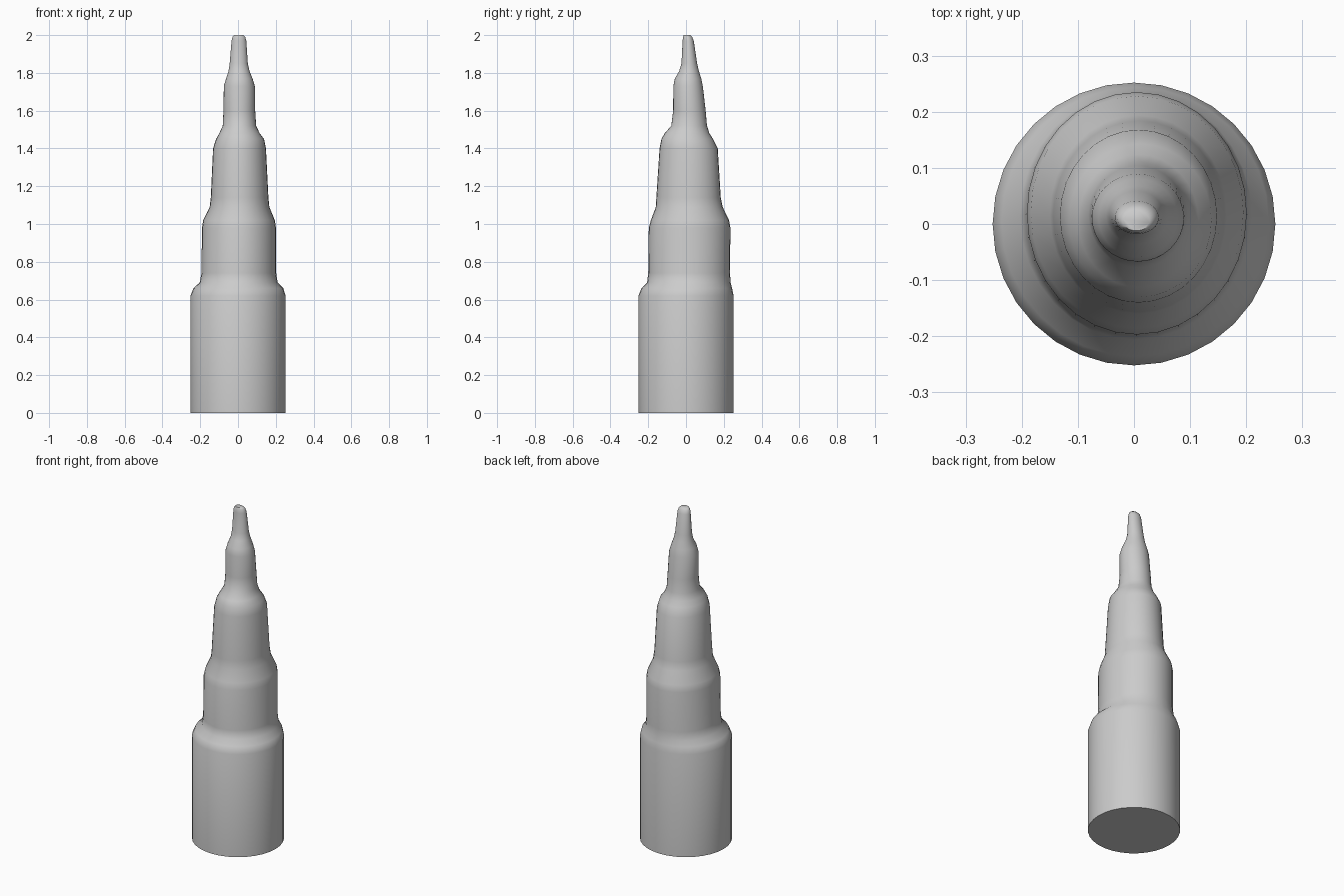
import bpy, bmesh, math

SIDES = 32
# Slightly off-centre tiers: z, x min, x max, y min, y max
RINGS = [
    (0.00, -.252, .252, -.252, .252),
    (0.62, -.252, .252, -.252, .252),
    (0.66, -.236, .240, -.236, .244),
    (0.69, -.203, .210, -.206, .236),
    (0.74, -.193, .202, -.200, .233),
    (0.98, -.191, .201, -.197, .235),
    (1.02, -.184, .195, -.186, .228),
    (1.09, -.150, .166, -.160, .194),
    (1.14, -.144, .161, -.157, .184),
    (1.40, -.132, .148, -.140, .168),
    (1.45, -.116, .138, -.130, .143),
    (1.48, -.099, .115, -.113, .124),
    (1.52, -.081, .096, -.078, .111),
    (1.60, -.077, .091, -.068, .104),
    (1.73, -.075, .089, -.067, .089),
    (1.77, -.063, .077, -.059, .081),
    (1.81, -.050, .061, -.036, .068),
    (1.85, -.044, .052, -.024, .059),
    (1.97, -.034, .044, -.018, .041),
    (1.99, -.029, .038, -.016, .033),
    (2.00, -.020, .028, -.012, .023),
]

# Stepped tapering spire, lofted through the rings and capped
bm = bmesh.new()
loops = []
for z, x0, x1, y0, y1 in RINGS:
    cx, cy, rx, ry = (x0 + x1) / 2, (y0 + y1) / 2, (x1 - x0) / 2, (y1 - y0) / 2
    loops.append([bm.verts.new((cx + rx * math.cos(a), cy + ry * math.sin(a), z))
                  for a in (2 * math.pi * i / SIDES for i in range(SIDES))])
for low, high in zip(loops, loops[1:]):
    for i in range(SIDES):
        j = (i + 1) % SIDES
        bm.faces.new((low[i], low[j], high[j], high[i]))
bm.faces.new(loops[0][::-1])
bm.faces.new(loops[-1])

mesh = bpy.data.meshes.new("stepped_spire")
bm.to_mesh(mesh)
bm.free()
spire = bpy.data.objects.new("stepped_spire", mesh)
bpy.context.collection.objects.link(spire)
bpy.context.view_layer.objects.active = spire
spire.select_set(True)
bpy.ops.object.shade_smooth_by_angle(angle=math.radians(60))
